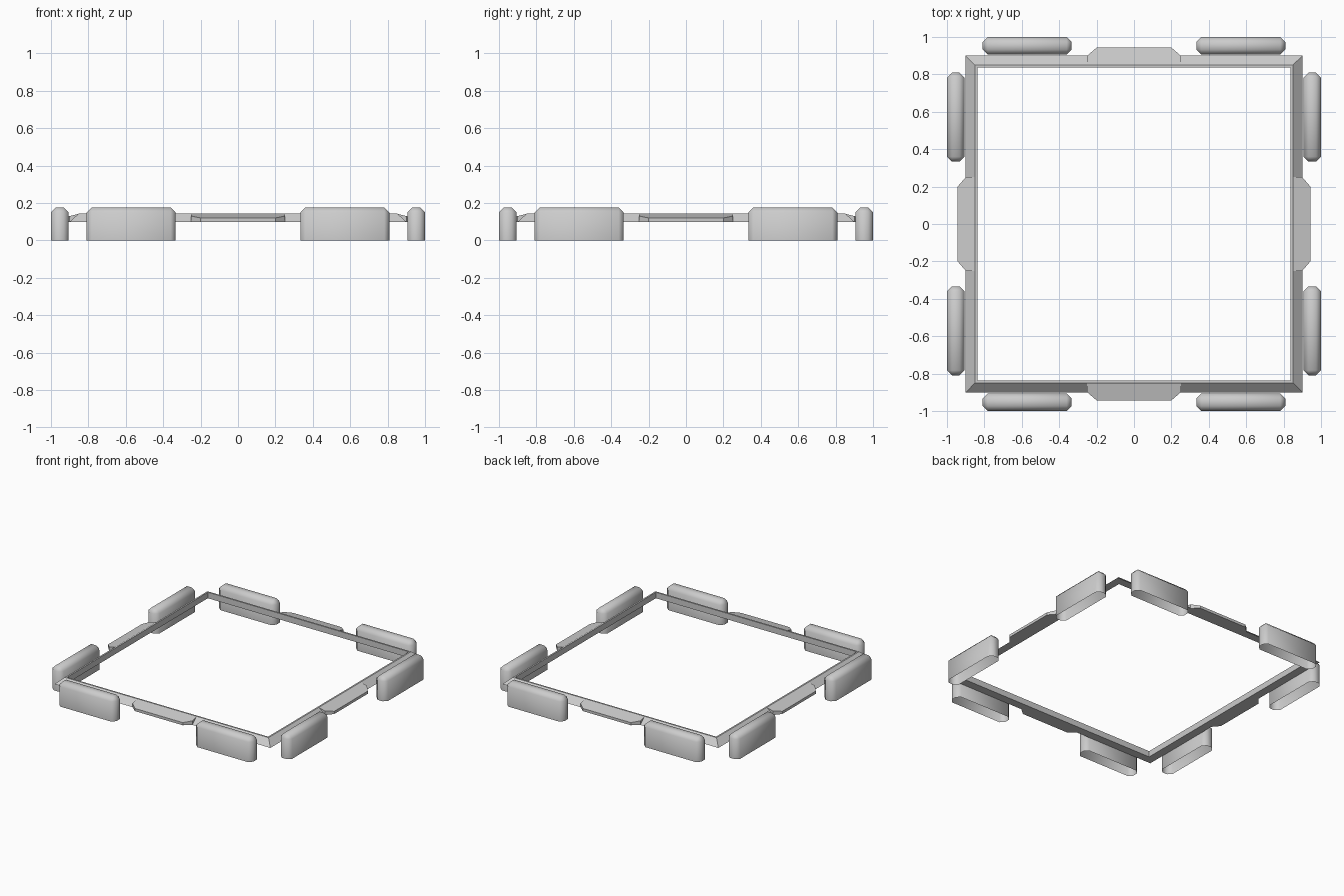
import bpy, bmesh, math
from mathutils import Matrix

if "Cube" in bpy.data.objects:
    bpy.data.objects.remove(bpy.data.objects["Cube"])


def finish(name, bm, angle=None):
    bmesh.ops.recalc_face_normals(bm, faces=bm.faces)
    me = bpy.data.meshes.new(name)
    bm.to_mesh(me)
    bm.free()
    ob = bpy.data.objects.new(name, me)
    bpy.context.collection.objects.link(ob)
    if angle:
        bpy.ops.object.select_all(action='DESELECT')
        bpy.context.view_layer.objects.active = ob
        ob.select_set(True)
        bpy.ops.object.shade_smooth_by_angle(angle=math.radians(angle))
    return ob


def turn(bm, k):
    bmesh.ops.rotate(bm, verts=bm.verts, matrix=Matrix.Rotation(k * math.pi / 2, 3, 'Z'))


# Square rim: sloped profile (distance from centre, height) swept round four corners
def rim():
    profile = [(0.90, 0.10), (0.85, 0.145), (0.838, 0.145), (0.838, 0.10)]
    bm = bmesh.new()
    rings = [[bm.verts.new((sx * d, sy * d, z)) for d, z in profile]
             for sx, sy in ((-1, -1), (1, -1), (1, 1), (-1, 1))]
    for i in range(4):
        a, b = rings[i], rings[(i + 1) % 4]
        for j in range(4):
            k = (j + 1) % 4
            bm.faces.new((a[j], b[j], b[k], a[k]))
    finish("rim", bm)


# Tapered tab in the middle of each side
def tab(k):
    plan = [(-0.25, -0.84), (-0.25, -0.90), (-0.20, -0.943),
            (0.20, -0.943), (0.25, -0.90), (0.25, -0.84)]
    bm = bmesh.new()
    low = [bm.verts.new((x, y, 0.10)) for x, y in plan]
    high = [bm.verts.new((x, y, 0.145 - (-0.84 - y) * 0.24)) for x, y in plan]
    bm.faces.new(low)
    bm.faces.new(high)
    for i in range(6):
        j = (i + 1) % 6
        bm.faces.new((low[i], low[j], high[j], high[i]))
    turn(bm, k)
    finish(f"side_tab_{k + 1}", bm)


# Upright pad with softened edges and an open underside
def pad(k, side):
    bm = bmesh.new()
    bmesh.ops.create_cube(bm, size=1)
    bmesh.ops.scale(bm, verts=bm.verts, vec=(0.476, 0.095, 0.177))
    bmesh.ops.translate(bm, verts=bm.verts, vec=(side * 0.571, -0.9525, 0.0885))
    base = [f for f in bm.faces if f.normal.z < -0.9]
    bmesh.ops.delete(bm, geom=base, context='FACES_ONLY')
    edges = [e for e in bm.edges if not e.is_boundary]
    bmesh.ops.bevel(bm, geom=edges, offset=0.027, segments=1, affect='EDGES')
    turn(bm, k)
    finish(f"pad_{k + 1}_{'left' if side < 0 else 'right'}", bm, 60)


rim()
for k in range(4):
    tab(k)
    for side in (-1, 1):
        pad(k, side)
